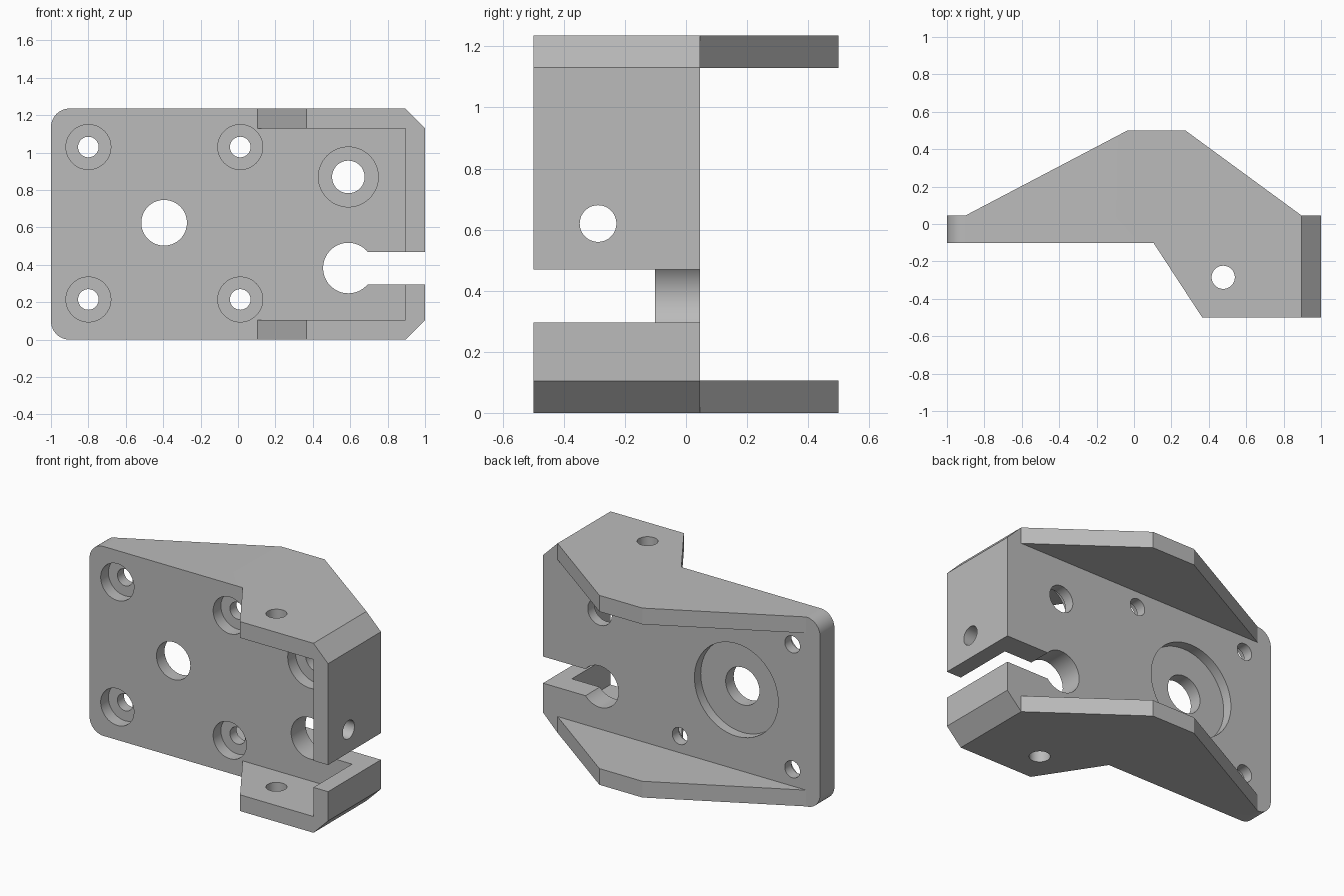
import bpy, bmesh, math
from mathutils import Matrix, Vector

cube = bpy.data.objects.get("Cube")
if cube:
    bpy.data.objects.remove(cube, do_unlink=True)

HEIGHT, WALL, CORNER = 1.236, 0.106, 0.105
FRONT, BACK = -0.102, 0.046      # faces of the main plate
DEPTH = 0.5

grey = bpy.data.materials.new("plain grey")
grey.use_nodes = True
colour = (0.5, 0.5, 0.5, 1)
grey.diffuse_color = colour
grey.node_tree.nodes["Principled BSDF"].inputs["Base Color"].default_value = colour


def prism(name, points, offset):
    """Extrude a closed outline of 3D points along an offset."""
    bm = bmesh.new()
    face = bm.faces.new([bm.verts.new(p) for p in points])
    new = bmesh.ops.extrude_face_region(bm, geom=[face])["geom"]
    bmesh.ops.translate(bm, vec=offset, verts=[v for v in new if isinstance(v, bmesh.types.BMVert)])
    bmesh.ops.recalc_face_normals(bm, faces=bm.faces)
    return finish(name, bm)


def finish(name, bm):
    mesh = bpy.data.meshes.new(name)
    bm.to_mesh(mesh)
    bm.free()
    mesh.materials.append(grey)
    obj = bpy.data.objects.new(name, mesh)
    bpy.context.collection.objects.link(obj)
    return obj


def box(name, low, high):
    x, y, z = low
    X, Y, Z = high
    return prism(name, [(x, y, z), (X, y, z), (X, Y, z), (x, Y, z)], (0, 0, Z - z))


def drill(name, radius, start, end):
    """Round cutter between two points."""
    start, end = Vector(start), Vector(end)
    axis = end - start
    bm = bmesh.new()
    turn = axis.to_track_quat("Z", "Y").to_matrix().to_4x4()
    bmesh.ops.create_cone(bm, cap_ends=True, segments=64, radius1=radius, radius2=radius,
                          depth=axis.length, matrix=Matrix.Translation((start + end) / 2) @ turn)
    return finish(name, bm)


def combine(target, tool, operation="DIFFERENCE"):
    mod = target.modifiers.new("cut", "BOOLEAN")
    mod.operation, mod.solver, mod.object = operation, "EXACT", tool
    bpy.context.view_layer.objects.active = target
    bpy.ops.object.modifier_apply(modifier=mod.name)
    bpy.data.objects.remove(tool, do_unlink=True)


# Outline from above: flanges, plate and end wall in one block
plan = [(-1, FRONT), (0.105, FRONT), (0.365, -DEPTH), (1, -DEPTH), (1, BACK),
        (1 - CORNER, BACK), (0.275, DEPTH), (-0.035, DEPTH), (-0.9, BACK), (-1, BACK)]
bracket = prism("mounting_bracket", [(x, y, 0) for x, y in plan], (0, 0, HEIGHT))

# Outline from the front: rounded corners on one end, chamfered on the other
outline = [(1 - CORNER, 0), (1, CORNER), (1, HEIGHT - CORNER), (1 - CORNER, HEIGHT)]
for centre_z, start in ((HEIGHT - 0.1, 90), (0.1, 180)):
    for i in range(13):
        a = math.radians(start + i * 7.5)
        outline.append((-0.9 + 0.1 * math.cos(a), centre_z + 0.1 * math.sin(a)))
combine(bracket, prism("outline", [(x, -1, z) for x, z in outline], (0, 2, 0)), "INTERSECT")

# Open spaces between the flanges, front and back
combine(bracket, box("front_space", (-2, -1, WALL), (1 - CORNER, FRONT, HEIGHT - WALL)))
combine(bracket, box("back_space", (-2, BACK, WALL), (2, 1, HEIGHT - WALL)))

# Counterbored screw holes: x, z, hole radius, counterbore radius
screws = [(x, z, 0.055, 0.12) for x in (-0.8, 0.012) for z in (0.215, 1.03)]
screws.append((0.59, 0.87, 0.087, 0.16))
for x, z, hole, bore in screws:
    combine(bracket, drill("hole", hole, (x, -0.3, z), (x, 0.3, z)))
    combine(bracket, drill("counterbore", bore, (x, -0.3, z), (x, FRONT + 0.08, z)))

# Central shaft hole with a wide recess behind
combine(bracket, drill("shaft_hole", 0.122, (-0.395, -0.3, 0.625), (-0.395, 0.3, 0.625)))
combine(bracket, drill("recess", 0.302, (-0.395, BACK - 0.065, 0.625), (-0.395, 0.3, 0.625)))

# Keyhole slot running out through the end wall
combine(bracket, drill("keyhole", 0.135, (0.59, -0.3, 0.383), (0.59, 0.3, 0.383)))
combine(bracket, box("slot", (0.59, -1, 0.296), (2, 1, 0.47)))

# Cross holes through the flanges and the end wall
combine(bracket, drill("flange_hole", 0.062, (0.477, -0.285, -1), (0.477, -0.285, 2)))
combine(bracket, drill("wall_hole", 0.06, (0.8, -0.288, 0.62), (1.2, -0.288, 0.62)))

bpy.ops.object.select_all(action="DESELECT")
bracket.select_set(True)
bpy.context.view_layer.objects.active = bracket
bpy.ops.object.shade_smooth_by_angle(angle=math.radians(25))
